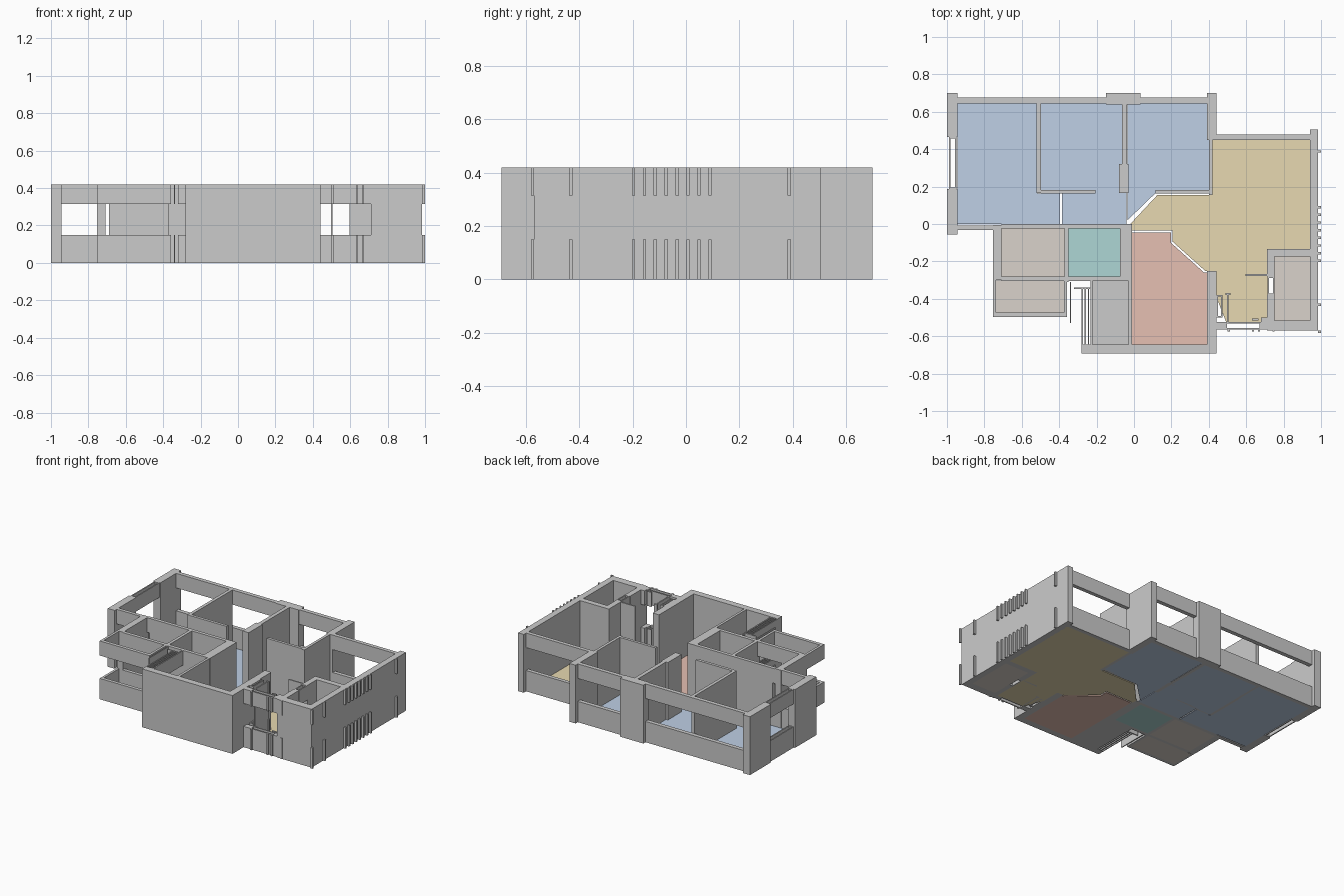
import bpy, bmesh

H, SILL, HEAD, FLOOR = 0.42, 0.15, 0.315, 0.006
FULL = [(0, H)]
BANDS = [(0, SILL), (HEAD, H)]          # sill and lintel around an opening


def make(name, bm, color=None):
    bmesh.ops.recalc_face_normals(bm, faces=bm.faces)
    me = bpy.data.meshes.new(name)
    bm.to_mesh(me)
    bm.free()
    ob = bpy.data.objects.new(name, me)
    bpy.context.collection.objects.link(ob)
    if color:
        mat = bpy.data.materials.new(name + "_paint")
        mat.diffuse_color = (*color, 1)
        me.materials.append(mat)
    return ob


def prism(bm, pts, z0, z1):
    f = bm.faces.new([bm.verts.new((x, y, z0)) for x, y in pts])
    r = bmesh.ops.extrude_face_region(bm, geom=[f], use_keep_orig=True)
    for v in r["geom"]:
        if isinstance(v, bmesh.types.BMVert):
            v.co.z = z1


def rect(x0, x1, y0, y1):
    return [(x0, y0), (x1, y0), (x1, y1), (x0, y1)]


def walls(name, rects, levels=FULL):
    bm = bmesh.new()
    for r in rects:
        for z0, z1 in levels:
            prism(bm, rect(*r), z0, z1)
    return make(name, bm)


def slotted(x0, x1, y0, y1, t=0.008):
    """Window frame in plan: four thin rails around an empty slot."""
    return [(x0, x1, y0, y0 + t), (x0, x1, y1 - t, y1),
            (x0, x0 + t, y0 + t, y1 - t), (x1 - t, x1, y0 + t, y1 - t)]


def floor(name, polys, color):
    bm = bmesh.new()
    for p in polys:
        prism(bm, p, 0, FLOOR)
    make(name, bm, color)


# outer solid walls and columns
walls("west_wall", [(-1, -0.945, -0.055, 0.187), (-1, -0.945, 0.465, 0.70)])
walls("north_columns", [(-0.15, 0.035, 0.64, 0.70), (0.39, 0.44, 0.45, 0.70)])
walls("east_wall", [(0.94, 0.985, -0.57, 0.505)])
walls("south_wall", [(-0.28, 0.44, -0.692, -0.645), (0.39, 0.44, -0.645, -0.25)])

# sill and lintel bands of the big windows
walls("west_window_bands", slotted(-0.99, -0.95, 0.187, 0.465), BANDS)
walls("north_window_bands", [(-0.945, -0.15, 0.645, 0.675),
                             (0.035, 0.39, 0.645, 0.675)], BANDS)
walls("living_window_bands", [(0.44, 0.94, 0.45, 0.478)], BANDS)
walls("southwest_window_bands", [(-0.945, -0.75, -0.033, -0.008)], BANDS)

# bedroom partitions
walls("bedroom_partitions", [
    (-0.52, -0.497, 0.165, 0.645), (-0.497, -0.205, 0.162, 0.183),
    (-0.065, -0.037, 0.165, 0.645), (-0.08, -0.03, 0.165, 0.32),
    (0.115, 0.40, 0.162, 0.182), (0.40, 0.42, 0.155, 0.45)])

# bathroom and utility partitions
walls("service_partitions", [
    (-0.755, -0.708, -0.30, -0.005), (-0.69, -0.075, -0.025, 0),
    (-0.372, -0.35, -0.31, -0.025), (-0.075, -0.01, -0.305, 0),
    (-0.35, -0.075, -0.305, -0.28), (-0.03, -0.012, -0.645, -0.305)])
walls("utility_window_bands", [(-0.708, -0.372, -0.305, -0.28),
                               (-0.708, -0.69, -0.025, 0)], BANDS)

# balcony parapet and header
walls("balcony_bands", [
    (-0.755, -0.737, -0.497, -0.30), (-0.737, -0.375, -0.497, -0.472),
    (-0.375, -0.357, -0.497, -0.305)], BANDS)

# slatted screen beside the small bathroom
walls("screen_slats",
      [(x, x + 0.007, -0.645, -0.345) for x in (-0.281, -0.264, -0.247)]
      + [(-0.232, -0.223, -0.645, -0.305), (-0.343, -0.336, -0.53, -0.31),
         (-0.32, -0.225, -0.348, -0.34)], BANDS)

# southeast room shell
walls("southeast_room", [
    (0.71, 0.94, -0.175, -0.135), (0.71, 0.75, -0.28, -0.175),
    (0.71, 0.75, -0.57, -0.38), (0.75, 0.94, -0.57, -0.515),
    (0.595, 0.71, -0.277, -0.267)])
walls("southeast_window_bands", slotted(0.713, 0.752, -0.38, -0.28), BANDS)

# entrance porch: post and window frames
walls("entrance_post", [(0.497, 0.506, -0.53, -0.37)])
walls("entrance_bands",
      slotted(0.44, 0.472, -0.50, -0.38) + slotted(0.49, 0.68, -0.565, -0.525)
      + [(0.44, 0.49, -0.565, -0.525), (0.68, 0.71, -0.565, -0.50),
         (0.49, 0.515, -0.38, -0.37), (0.63, 0.665, -0.515, -0.505)]
      + [(x, x + 0.012, -0.575, -0.565) for x in (0.50, 0.63, 0.662, 0.74)], BANDS)

# fins on the east face
fins = [-0.576, -0.432, 0.387] + [-0.197 + 0.041 * i for i in range(8)]
walls("east_fins", [(0.985, 1.0, y - 0.006, y + 0.006) for y in fins], BANDS)

# floors
floor("bedroom_floor", [
    rect(-0.945, -0.515, 0.0, 0.65), rect(-0.50, -0.06, 0.17, 0.65),
    rect(-0.515, -0.395, 0.0, 0.162), rect(-0.385, -0.04, 0.0, 0.17),
    [(-0.035, 0.02), (0.12, 0.17), (0.405, 0.17), (0.405, 0.65), (-0.035, 0.65)]
    [1:] + [(-0.035, 0.02)]], (0.52, 0.63, 0.79))
floor("living_floor", [[
    (-0.02, 0.0), (0.125, 0.155), (0.415, 0.155), (0.415, 0.455), (0.945, 0.455),
    (0.945, -0.135), (0.715, -0.135), (0.715, -0.53), (0.495, -0.53),
    (0.44, -0.39), (0.44, -0.25), (0.38, -0.25), (0.207, -0.095),
    (0.207, -0.035), (-0.02, -0.035)]], (0.80, 0.69, 0.44))
floor("kitchen_floor", [[
    (-0.012, -0.045), (0.197, -0.045), (0.197, -0.10), (0.375, -0.26),
    (0.392, -0.26), (0.392, -0.647), (-0.012, -0.647)]], (0.79, 0.53, 0.45))
floor("bathroom_floor", [rect(-0.352, -0.073, -0.282, -0.023)], (0.42, 0.67, 0.66))
floor("small_bathroom_floor", [rect(-0.225, -0.028, -0.647, -0.303)], (0.58, 0.59, 0.56))
floor("utility_floor", [
    rect(-0.71, -0.37, -0.282, -0.023), rect(-0.74, -0.373, -0.474, -0.303),
    rect(0.748, 0.942, -0.517, -0.173)], (0.70, 0.65, 0.60))
